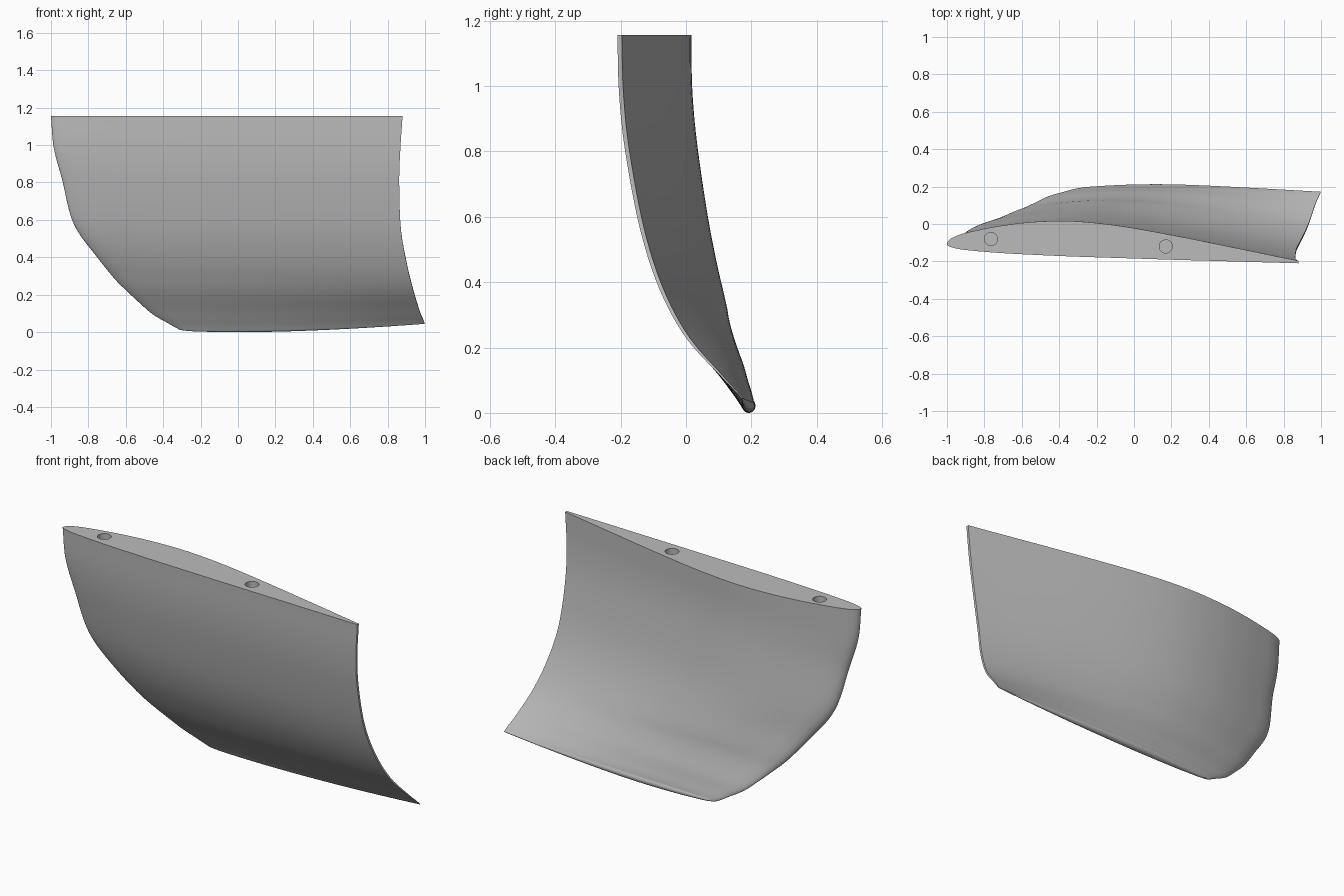
import bpy, bmesh, math
from mathutils import Vector

cube = bpy.data.objects.get("Cube")
if cube:
    bpy.data.objects.remove(cube, do_unlink=True)

# Span stations, root to tip: front y, front z, thickness, leading x, trailing x
STATIONS = [
    (-0.21, 1.157, 0.225, -1.0, 0.88),
    (-0.205, 0.98, 0.223, -0.985, 0.868),
    (-0.186, 0.80, 0.22, -0.94, 0.862),
    (-0.14, 0.56, 0.21, -0.88, 0.87),
    (-0.08, 0.376, 0.19, -0.76, 0.90),
    (0.0, 0.23, 0.155, -0.64, 0.935),
    (0.104, 0.115, 0.095, -0.48, 0.97),
    (0.15, 0.067, 0.065, -0.37, 0.99),
    (0.17, 0.045, 0.05, -0.31, 0.998),
]
# Foil faces as fractions of thickness, at evenly spaced square roots of chord
BACK = [0.45, 0.58, 0.69, 0.79, 0.90, 0.985, 1.0, 0.89, 0.67, 0.385, 0.06]
FRONT = [0.45, 0.39, 0.33, 0.285, 0.24, 0.20, 0.16, 0.125, 0.085, 0.045, 0.0]
RINGS, CHORD, CAP = 48, 40, 8


def spline(points, t):
    """Catmull-Rom through evenly spaced points, t from 0 to 1."""
    last = len(points) - 1
    f = t * last
    i = min(int(f), last - 1)
    f -= i
    b, c = points[i], points[i + 1]
    a = points[i - 1] if i > 0 else b * 2 - c
    d = points[i + 2] if i + 2 <= last else c * 2 - b
    return b + (c - a) * (f / 2) + (a * 2 - b * 5 + c * 4 - d) * (f * f / 2) \
        + (b * 3 - a - c * 3 + d) * (f ** 3 / 2)


stations = [Vector(s) for s in STATIONS]


def section(s, angle=0.0):
    """One closed foil ring; angle rolls it over into the rounded tip."""
    y, z, thick, lead, trail = spline(stations, s)
    before = spline(stations, max(s - 0.005, 0))
    after = spline(stations, min(s + 0.005, 1))
    along = Vector((after[0] - before[0], after[1] - before[1])).normalized()
    if s == 0:
        along = Vector((0, -1))
    across = Vector((-along.y, along.x))
    droop = 0.048 * max(0, (0.3 - z) / 0.255) ** 1.5

    def point(side, v):
        u = v * v
        front, back = spline(FRONT, v), spline(BACK, v)
        mid, half = (front + back) / 2, (back - front) / 2
        offset = (mid + side * half * math.cos(angle)) * thick
        reach = half * thick * math.sin(angle)
        p = Vector((y, z)) + across * offset + along * reach
        nose = 0.025 * math.sin(angle) * (1 - v) ** 4
        return Vector((lead + nose + u * (trail - lead), p.x, p.y - droop * (1 - u * u)))

    steps = [i / CHORD for i in range(CHORD + 1)]
    return [point(1, v) for v in reversed(steps)] + [point(-1, v) for v in steps[1:]]


# Blade: lofted foil sections with a rounded tip
rings = [section(i / RINGS) for i in range(RINGS + 1)]
rings += [section(1, math.pi / 2 * i / CAP) for i in range(1, CAP + 1)]
bm = bmesh.new()
loops = [[bm.verts.new(p) for p in ring] for ring in rings]
for upper, lower in zip(loops, loops[1:]):
    for i in range(len(upper)):
        j = (i + 1) % len(upper)
        bm.faces.new((upper[i], upper[j], lower[j], lower[i]))
bm.faces.new(loops[0])
bmesh.ops.remove_doubles(bm, verts=bm.verts, dist=0.00005)
bmesh.ops.recalc_face_normals(bm, faces=bm.faces)
lowest = min(v.co.z for v in bm.verts)
bmesh.ops.translate(bm, verts=bm.verts, vec=(0, 0, -lowest))
top = max(v.co.z for v in bm.verts)
mesh = bpy.data.meshes.new("fin_blade")
bm.to_mesh(mesh)
bm.free()
blade = bpy.data.objects.new("fin_blade", mesh)
bpy.context.collection.objects.link(blade)

grey = bpy.data.materials.new("plain grey")
grey.use_nodes = True
grey.diffuse_color = (0.5, 0.5, 0.5, 1)
grey.node_tree.nodes["Principled BSDF"].inputs["Base Color"].default_value = (0.5, 0.5, 0.5, 1)
mesh.materials.append(grey)

# Mounting holes in the flat root
for name, x, y in (("front_hole_cutter", -0.765, -0.08), ("rear_hole_cutter", 0.17, -0.12)):
    bpy.ops.mesh.primitive_cylinder_add(vertices=32, radius=0.035, depth=0.24, location=(x, y, top))
    cutter = bpy.context.object
    cutter.name = name
    cutter.data.materials.append(grey)
    cutter.hide_render = True
    cut = blade.modifiers.new(name, "BOOLEAN")
    cut.operation = "DIFFERENCE"
    cut.solver = "EXACT"
    cut.object = cutter
    bpy.ops.object.select_all(action="DESELECT")
    blade.select_set(True)
    bpy.context.view_layer.objects.active = blade
    bpy.ops.object.modifier_apply(modifier=cut.name)
    bpy.data.objects.remove(cutter, do_unlink=True)

bpy.ops.object.shade_smooth_by_angle(angle=math.radians(35))
